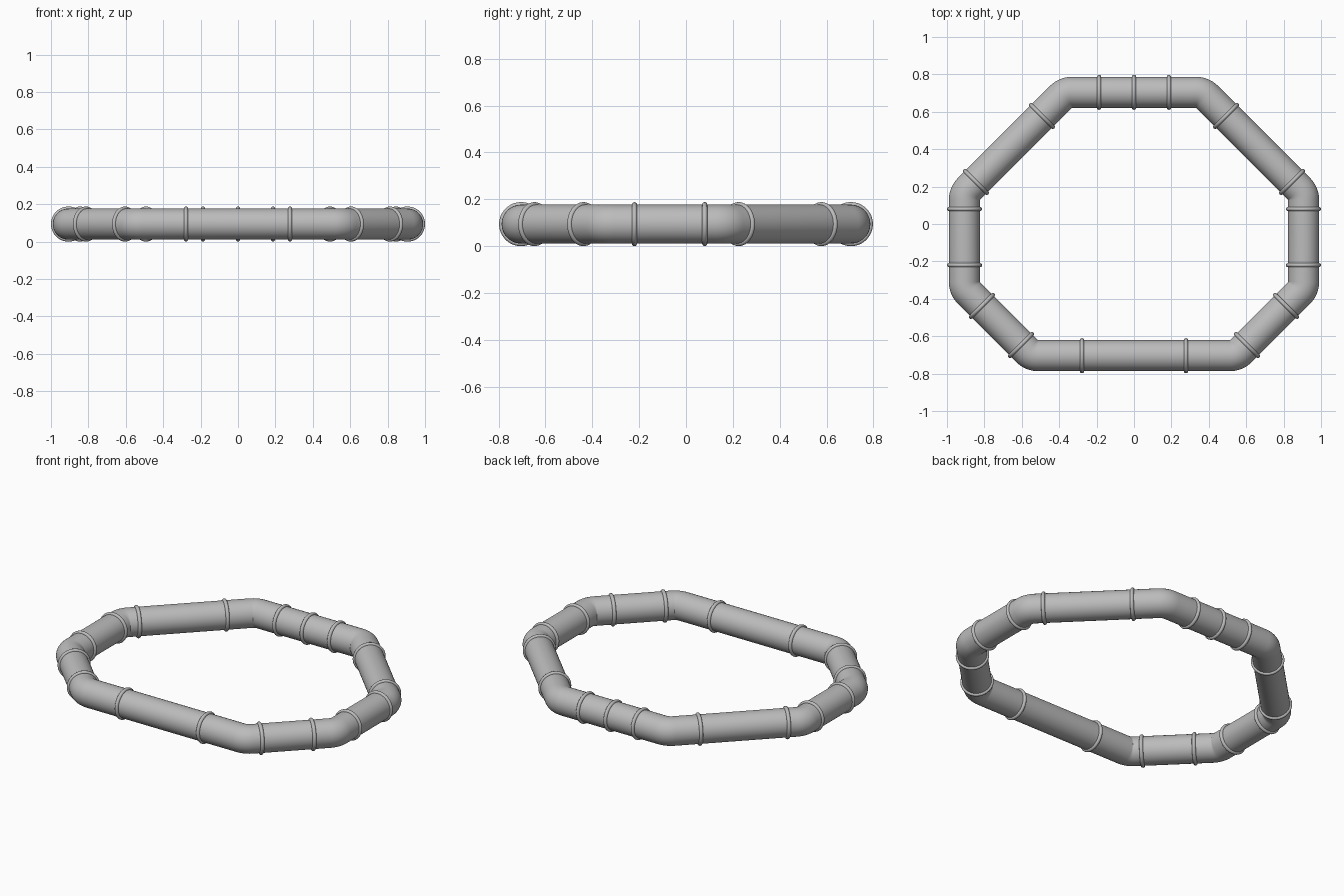
import bpy, bmesh, math
from mathutils import Vector

if "Cube" in bpy.data.objects:
    bpy.data.objects.remove(bpy.data.objects["Cube"])

R, RING = 0.083, 0.011      # pipe radius, joint ring thickness radius
Z = R + RING                # pipe centre height

grey = bpy.data.materials.new("pipe grey")
grey.diffuse_color = (0.5, 0.5, 0.5, 1)
grey.use_nodes = True
grey.node_tree.nodes["Principled BSDF"].inputs["Base Color"].default_value = grey.diffuse_color


def sweep_mesh(name, path, sides):
    """Closed pipe swept along a flat path of (point, direction)."""
    bm = bmesh.new()
    loops = []
    for p, d in path:
        out = Vector((d.y, -d.x, 0))
        loops.append([bm.verts.new(p + out * R * math.cos(a) + Vector((0, 0, R * math.sin(a))))
                      for a in (2 * math.pi * i / sides for i in range(sides))])
    for k, a in enumerate(loops):
        b = loops[(k + 1) % len(loops)]
        for i in range(sides):
            j = (i + 1) % sides
            bm.faces.new((a[i], b[i], b[j], a[j]))
    bmesh.ops.recalc_face_normals(bm, faces=bm.faces)
    me = bpy.data.meshes.new(name)
    bm.to_mesh(me)
    bm.free()
    ob = bpy.data.objects.new(name, me)
    bpy.context.collection.objects.link(ob)
    return ob


def finish(ob):
    ob.data.materials.append(grey)
    ob.data.polygons.foreach_set("use_smooth", [True] * len(ob.data.polygons))


# Octagonal pipe loop with tight rounded elbows (counter-clockwise)
half = [(0.547, -0.704), (0.907, -0.344), (0.907, 0.163), (0.366, 0.704)]
corners = [Vector((x, y, Z)) for x, y in half]
corners += [Vector((-x, y, Z)) for x, y in reversed(half)]
bend = R * 1.02
path = []
n = len(corners)
for k, c in enumerate(corners):
    d0 = (c - corners[k - 1]).normalized()
    d1 = (corners[(k + 1) % n] - c).normalized()
    turn = d0.angle(d1)
    start = c - d0 * bend * math.tan(turn / 2)
    left = Vector((-d0.y, d0.x, 0))
    centre = start + left * bend
    for s in range(9):
        t = turn * s / 8
        path.append((centre - left * bend * math.cos(t) + d0 * bend * math.sin(t),
                     d0 * math.cos(t) + left * math.sin(t)))
finish(sweep_mesh("pipe_loop", path, 48))

# Joint rings: x, y, heading of the pipe in degrees; mirrored left to right
rings = [(0, 0.704, 0), (0.187, 0.704, 0), (0.278, -0.704, 0),
         (0.906, 0.08, 90), (0.906, -0.22, 90),
         (0.492, 0.578, -45), (0.845, 0.225, -45),
         (0.813, -0.438, 45), (0.604, -0.647, 45)]
for x, y, heading in rings:
    for side in ((1, -1) if x else (1,)):
        bpy.ops.mesh.primitive_torus_add(
            major_radius=R, minor_radius=RING, major_segments=48, minor_segments=12,
            location=(side * x, y, Z),
            rotation=(0, math.pi / 2, math.radians(side * heading)))
        ring = bpy.context.object
        ring.name = "joint_ring"
        finish(ring)
